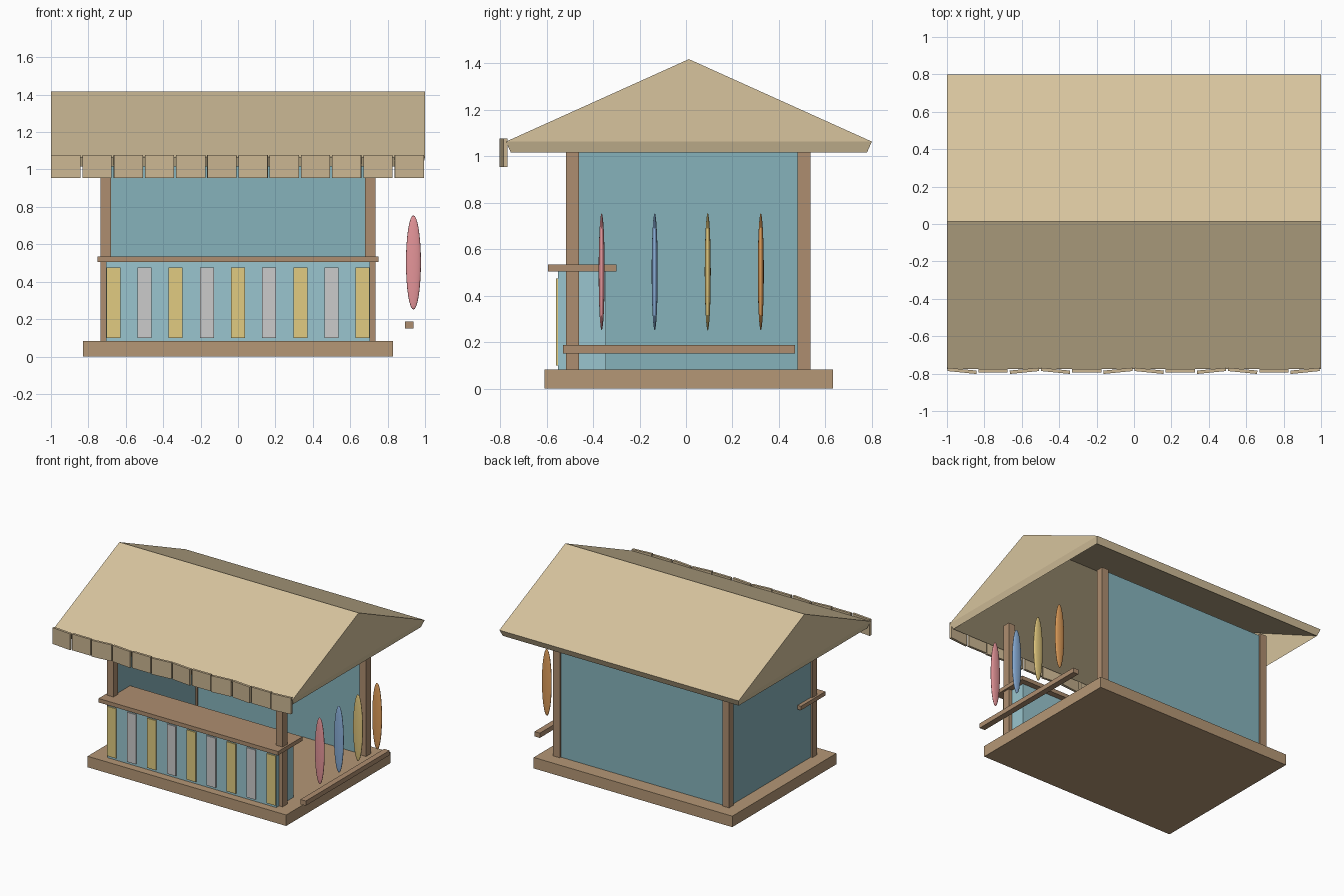
import bpy, bmesh
from mathutils import Matrix, Vector

if "Cube" in bpy.data.objects:
    bpy.data.objects.remove(bpy.data.objects["Cube"])


def material(name, rgb):
    m = bpy.data.materials.new(name)
    m.diffuse_color = (*rgb, 1)
    m.use_nodes = True
    m.node_tree.nodes["Principled BSDF"].inputs["Base Color"].default_value = m.diffuse_color
    return m


WOOD = material("wood", (0.42, 0.27, 0.16))
DECK = material("deck_wood", (0.46, 0.31, 0.18))
THATCH = material("thatch", (0.68, 0.55, 0.34))
FRINGE = material("fringe_thatch", (0.60, 0.47, 0.29))
TEAL = material("teal_wall", (0.24, 0.45, 0.50))
LIGHT_TEAL = material("light_teal", (0.32, 0.56, 0.62))
YELLOW = material("yellow", (0.75, 0.60, 0.22))
WHITE = material("white", (0.75, 0.75, 0.73))
BOARDS = [("pink", (0.78, 0.30, 0.32)), ("blue", (0.25, 0.42, 0.68)),
          ("sand", (0.72, 0.55, 0.20)), ("orange", (0.72, 0.33, 0.10))]


def add_object(name, bm, mat):
    mesh = bpy.data.meshes.new(name)
    bm.normal_update()
    bm.to_mesh(mesh)
    bm.free()
    mesh.materials.append(mat)
    ob = bpy.data.objects.new(name, mesh)
    bpy.context.collection.objects.link(ob)
    return ob


def box(name, x, y, z, mat, turn=0):
    """Box from (min, max) ranges, optionally turned about its own z axis."""
    bm = bmesh.new()
    size = [b - a for a, b in (x, y, z)]
    bmesh.ops.create_cube(bm, size=1, matrix=Matrix.Diagonal((*size, 1)))
    ob = add_object(name, bm, mat)
    ob.location = [(a + b) / 2 for a, b in (x, y, z)]
    ob.rotation_euler.z = turn
    return ob


# Deck and corner posts
box("deck", (-0.83, 0.83), (-0.61, 0.633), (0, 0.083), DECK)
for side, x in (("left", -0.7075), ("right", 0.7075)):
    for end, y in (("front", -0.4885), ("back", 0.508)):
        box(f"{end}_{side}_post", (x - 0.0275, x + 0.0275),
            (y - 0.028, y + 0.028), (0.083, 1.03), WOOD)

# Back and left walls; the right side and the front stay open
box("back_wall", (-0.7, 0.7), (0.493, 0.523), (0.083, 1.02), TEAL)
box("left_wall", (-0.722, -0.692), (-0.48, 0.5), (0.083, 1.02), TEAL)

# Counter with alternating planks
box("counter_body", (-0.706, 0.706), (-0.55, -0.344), (0.083, 0.505), LIGHT_TEAL)
box("counter_top", (-0.75, 0.75), (-0.594, -0.3), (0.505, 0.535), WOOD)
for i in range(9):
    x = (i - 4) * 0.1667
    box(f"counter_plank_{i + 1}", (x - 0.0375, x + 0.0375), (-0.559, -0.545),
        (0.10, 0.475), WHITE if i % 2 else YELLOW)

# Gabled roof shell, open underneath
bm = bmesh.new()
ends = []
for x in (-1, 1):
    ends.append([bm.verts.new((x, y, z)) for y, z in
                 ((-0.775, 1.063), (0.0125, 1.418), (0.80, 1.063))])
a, b = ends
bm.faces.new(a)
bm.faces.new(b)
for i in (0, 1):
    bm.faces.new((a[i], a[i + 1], b[i + 1], b[i]))
bmesh.ops.recalc_face_normals(bm, faces=bm.faces)
centre = Vector((0, 0, 1.15))
if sum((f.calc_center_median() - centre).dot(f.normal) for f in bm.faces) < 0:
    bmesh.ops.reverse_faces(bm, faces=bm.faces)
roof = add_object("roof", bm, THATCH)
shell = roof.modifiers.new("thickness", "SOLIDIFY")
shell.thickness = 0.054
shell.offset = -1

# Thatch fringe along the front eave, each strip turned a little
for i in range(12):
    x = -0.92 + i * 0.1668
    box(f"fringe_{i + 1}", (x - 0.078, x + 0.078), (-0.794, -0.776),
        (0.954, 1.077), FRINGE, turn=(i % 3 - 1) * 0.1)

# Rack rail and standing boards on the right side
box("rack_rail", (0.893, 0.938), (-0.53, 0.47), (0.151, 0.187), WOOD)
for i, (colour, rgb) in enumerate(BOARDS):
    bm = bmesh.new()
    bmesh.ops.create_uvsphere(bm, u_segments=24, v_segments=16, radius=1,
                              matrix=Matrix.Diagonal((0.04, 0.013, 0.252, 1)))
    for f in bm.faces:
        f.smooth = True
    board = add_object(f"{colour}_board", bm, material(colour + "_board", rgb))
    board.location = (0.938, -0.363 + i * 0.2283, 0.503)
